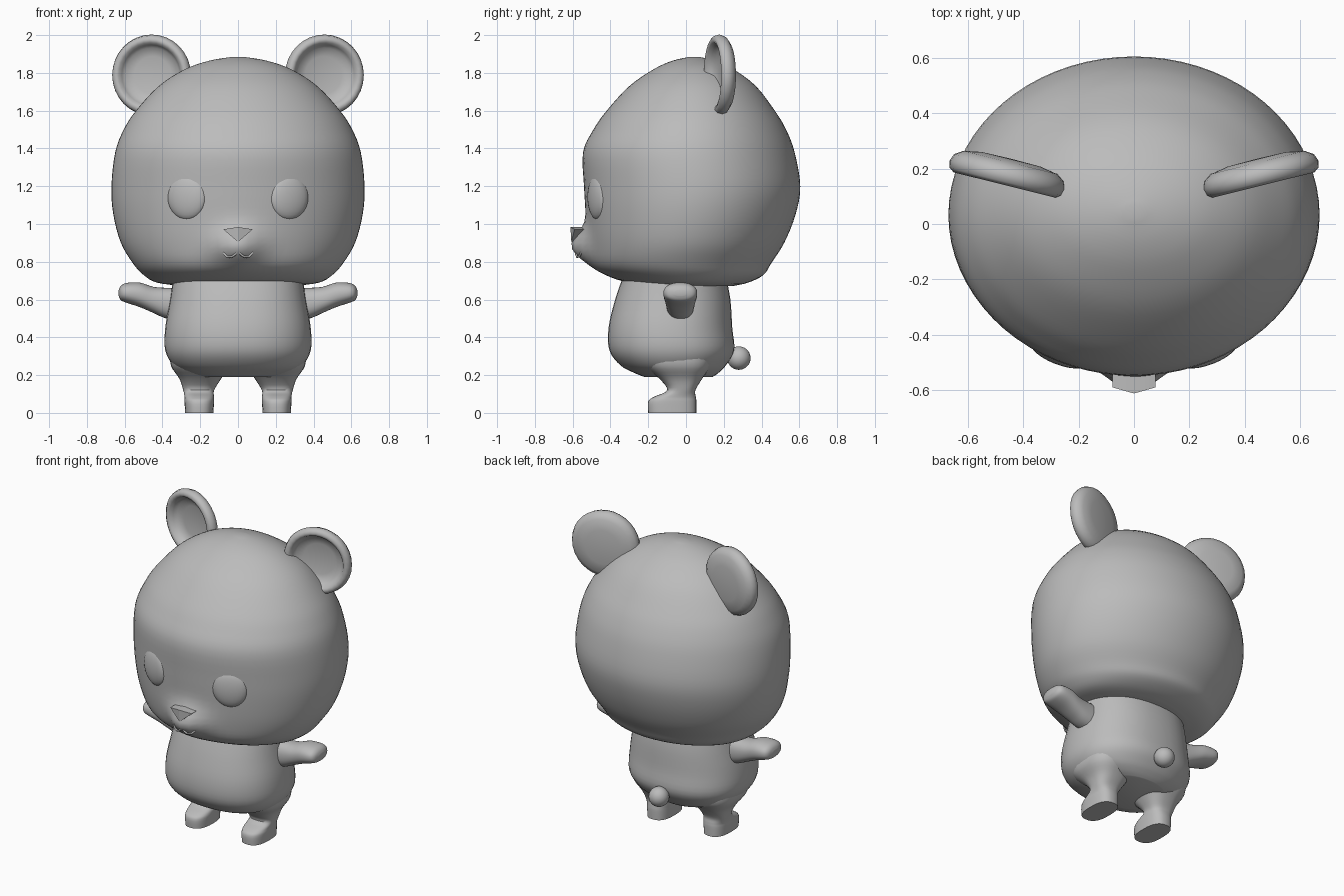
import bpy, bmesh, math
from mathutils import Matrix, Vector

cube = bpy.data.objects.get("Cube")
if cube:
    bpy.data.objects.remove(cube, do_unlink=True)

grey = bpy.data.materials.new("plain grey")
grey.use_nodes = True
grey.diffuse_color = (0.5, 0.5, 0.5, 1)
shader = next(n for n in grey.node_tree.nodes if n.type == 'BSDF_PRINCIPLED')
shader.inputs["Base Color"].default_value = (0.5, 0.5, 0.5, 1)


def finish(name, bm, angle=45):
    bmesh.ops.recalc_face_normals(bm, faces=bm.faces)
    mesh = bpy.data.meshes.new(name)
    bm.to_mesh(mesh)
    bm.free()
    mesh.materials.append(grey)
    mesh.polygons.foreach_set("use_smooth", [True] * len(mesh.polygons))
    mesh.set_sharp_from_angle(angle=math.radians(angle))
    obj = bpy.data.objects.new(name, mesh)
    bpy.context.scene.collection.objects.link(obj)
    return obj


def smooth_rings(rings, steps):
    """Spline interpolation between cross-sections."""
    pts = [Vector(r) for r in rings]
    pts = [pts[0]] + pts + [pts[-1]]
    out = []
    for a, b, c, d in zip(pts, pts[1:], pts[2:], pts[3:]):
        for i in range(steps):
            t = i / steps
            out.append(b + (c - a) * (t / 2) + (a * 2 - b * 5 + c * 4 - d) * (t * t / 2)
                       + (b * 3 - a - c * 3 + d) * (t ** 3 / 2))
    return out + [pts[-1]]


def power(v, e):
    return math.copysign(abs(v) ** e, v)


def loft(rings, place, n=2.0, segs=32, steps=4):
    """Rings hold: height, centre, half width, low edge, high edge."""
    bm = bmesh.new()
    loops = []
    for t, cu, ru, lo, hi in smooth_rings(rings, steps):
        loop = []
        for k in range(segs):
            a = math.tau * k / segs
            u = cu + ru * power(math.cos(a), 2 / n)
            v = (lo + hi) / 2 + (hi - lo) / 2 * power(math.sin(a), 2 / n)
            loop.append(bm.verts.new(place(t, u, v)))
        loops.append(loop)
    for p, q in zip(loops, loops[1:]):
        for k in range(segs):
            j = (k + 1) % segs
            bm.faces.new((p[k], p[j], q[j], q[k]))
    bm.faces.new(loops[0])
    bm.faces.new(loops[-1])
    return bm


def ball(name, matrix):
    bm = bmesh.new()
    bmesh.ops.create_uvsphere(bm, u_segments=24, v_segments=14, radius=1, matrix=matrix)
    return finish(name, bm)


def upright(t, u, v):
    return (u, v, t)


# Head with a soft muzzle pushed out of the face
head_rings = [(.672, 0, .3, -.1, .25), (.69, 0, .43, -.3, .33), (.73, 0, .5, -.42, .41),
              (.79, 0, .555, -.49, .45), (.9, 0, .62, -.515, .52), (1.05, 0, .66, -.53, .58),
              (1.2, 0, .67, -.54, .605), (1.38, 0, .65, -.545, .575), (1.5, 0, .605, -.49, .53),
              (1.6, 0, .54, -.42, .47), (1.73, 0, .42, -.3, .37), (1.82, 0, .28, -.17, .25),
              (1.865, 0, .15, -.07, .15), (1.885, 0, .03, .02, .07)]
bm = loft(head_rings, upright, segs=72)
for v in bm.verts:
    if v.co.y < -.25:
        v.co.y -= .095 * math.exp(-(v.co.x / .12) ** 2 - ((v.co.z - .88) / .09) ** 2)
finish("head", bm)

# Body
body_rings = [(.19, 0, .2, -.22, .14), (.21, 0, .27, -.27, .17), (.25, 0, .34, -.345, .21),
              (.33, 0, .385, -.405, .255), (.45, 0, .385, -.41, .245),
              (.6, 0, .36, -.375, .235), (.73, 0, .34, -.33, .21)]
finish("body", loft(body_rings, upright, n=2.3, segs=40))

# Tail
ball("tail", Matrix.Translation((0, .28, .29)) @ Matrix.Scale(.062, 4))

arm_rings = [(.25, -.03, .07, .47, .66), (.38, -.03, .075, .5, .662), (.45, -.03, .08, .53, .668),
             (.52, -.03, .088, .56, .69), (.59, -.03, .088, .583, .688),
             (.62, -.03, .07, .597, .673), (.632, -.03, .03, .62, .65)]
leg_rings = [(0, .205, .075, -.2, .055), (.06, .205, .078, -.2, .055), (.085, .205, .078, -.17, .052),
             (.12, .208, .082, -.1, .05), (.18, .2, .11, -.14, .085),
             (.25, .2, .155, -.22, .13), (.33, .2, .16, -.24, .14)]
ear_profile = [(0, -.05), (.11, -.048), (.175, -.036), (.205, -.016), (.215, .01), (.208, .036),
               (.19, .048), (.172, .042), (.16, .02), (.145, 0), (.1, -.012), (0, -.015)]

for side, label in ((1, "left"), (-1, "right")):
    # Arm and leg with foot
    finish(label + "_arm", loft(arm_rings, lambda t, u, v: (side * t, u, v), n=2.3))
    finish(label + "_leg", loft(leg_rings, lambda t, u, v: (side * u, v, t), n=2.6))

    # Eye set flush into the face
    ball(label + "_eye", Matrix.Translation((side * .27, -.468, 1.143))
         @ Matrix.Rotation(side * math.radians(21), 4, 'Z')
         @ Matrix.Diagonal((.109, .04, .12, 1)))

    # Cupped ear, turned slightly outward
    bm = bmesh.new()
    verts = [bm.verts.new((r, 0, d)) for r, d in ear_profile]
    edges = [bm.edges.new(pair) for pair in zip(verts, verts[1:])]
    bmesh.ops.spin(bm, geom=verts + edges, cent=(0, 0, 0), axis=(0, 0, 1),
                   angle=math.tau, steps=32)
    bmesh.ops.remove_doubles(bm, verts=bm.verts, dist=.0005)
    bm.transform(Matrix.Translation((side * .455, .187, 1.788))
                 @ Matrix.Rotation(side * math.radians(14), 4, 'Z')
                 @ Matrix.Rotation(math.radians(90), 4, 'X'))
    finish(label + "_ear", bm, 70)

# Nose wedge
bm = bmesh.new()
front = [(-.078, -.59, .972), (0, -.612, .984), (.078, -.59, .972), (0, -.607, .905)]
a = [bm.verts.new(p) for p in front]
b = [bm.verts.new((x, -.5, z)) for x, y, z in front]
bm.faces.new((a[0], a[1], a[3]))
bm.faces.new((a[1], a[2], a[3]))
bm.faces.new(b)
for i in range(4):
    j = (i + 1) % 4
    bm.faces.new((a[i], a[j], b[j], b[i]))
finish("nose", bm, 30)

# Mouth line
half = [(.078, .848), (.06, .828), (.035, .826), (.015, .838), (0, .862)]
path = [(-x, z) for x, z in half] + [(x, z) for x, z in reversed(half[:-1])]
curve = bpy.data.curves.new("mouth", 'CURVE')
curve.dimensions = '3D'
curve.bevel_depth = .006
curve.bevel_resolution = 2
curve.materials.append(grey)
line = curve.splines.new('POLY')
line.points.add(len(path) - 1)
for p, (x, z) in zip(line.points, path):
    p.co = (x, -.582 + 4.5 * x * x, z, 1)
bpy.context.scene.collection.objects.link(bpy.data.objects.new("mouth", curve))
